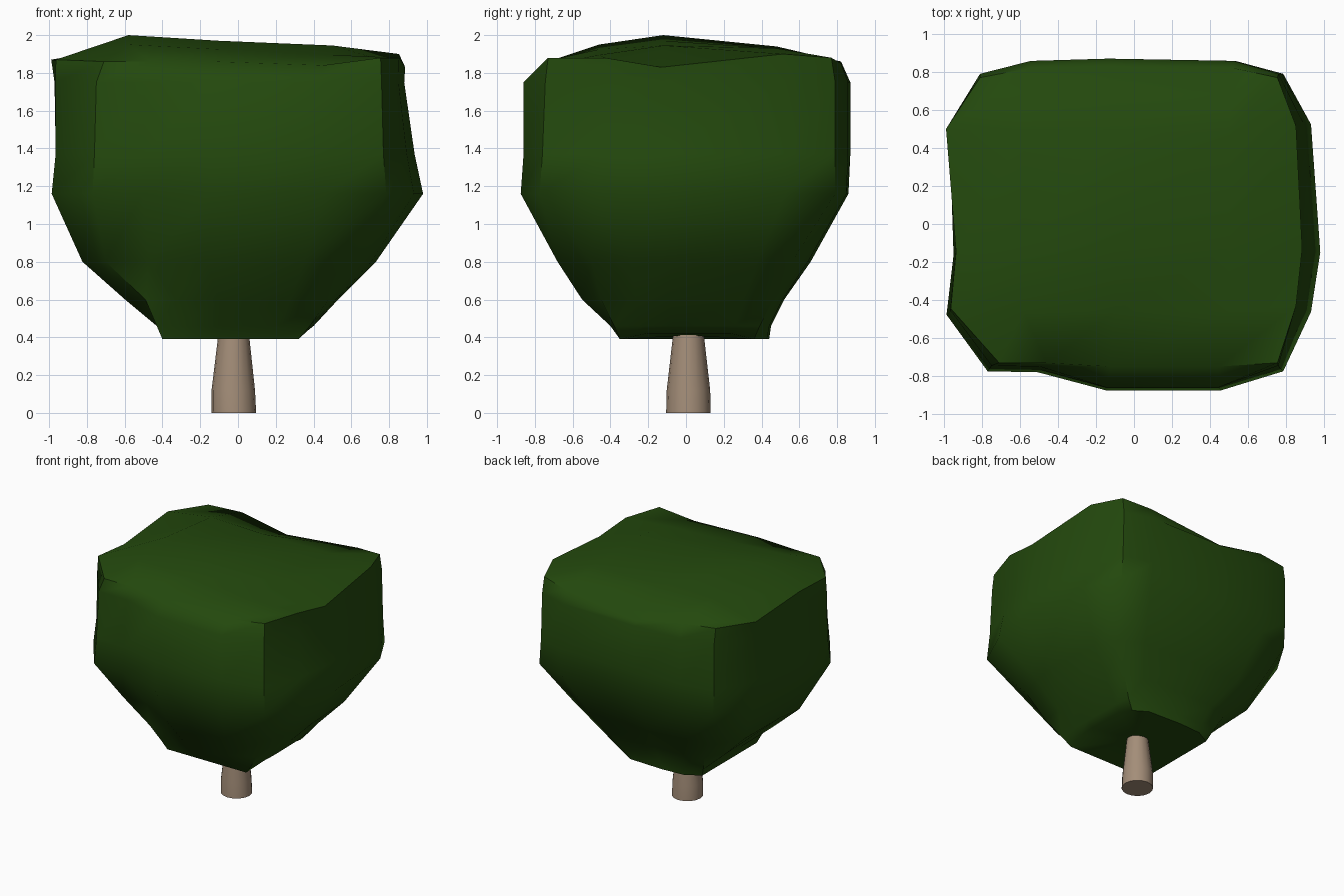
import bpy, bmesh, math
from mathutils import Vector

if "Cube" in bpy.data.objects:
    bpy.data.objects.remove(bpy.data.objects["Cube"])


def material(name, rgb):
    m = bpy.data.materials.new(name)
    m.diffuse_color = (*rgb, 1)
    m.use_nodes = True
    m.node_tree.nodes["Principled BSDF"].inputs["Base Color"].default_value = m.diffuse_color
    return m


def finish(bm, name, mat, angle):
    bmesh.ops.recalc_face_normals(bm, faces=bm.faces)
    mesh = bpy.data.meshes.new(name)
    bm.to_mesh(mesh)
    bm.free()
    mesh.materials.append(mat)
    ob = bpy.data.objects.new(name, mesh)
    bpy.context.collection.objects.link(ob)
    bpy.context.view_layer.objects.active = ob
    ob.select_set(True)
    bpy.ops.object.shade_smooth_by_angle(angle=math.radians(angle))
    ob.select_set(False)


leaf = material("leaf green", (0.017, 0.066, 0.004))
bark = material("pale bark", (0.37, 0.27, 0.19))

# Crown levels: height, corner x left/right, corner y front/back,
# bulge front/right/back/left, extra x shift of the back left corner
LEVELS = [
    (0.39, -0.40, 0.32, -0.35, 0.36, 0.00, 0.03, 0.08, 0.00, 0.00),
    (0.46, -0.43, 0.38, -0.38, 0.39, 0.02, 0.02, 0.06, 0.00, 0.00),
    (0.60, -0.49, 0.48, -0.45, 0.46, 0.10, 0.05, 0.06, 0.11, 0.00),
    (0.80, -0.70, 0.63, -0.50, 0.56, 0.18, 0.10, 0.10, 0.13, 0.02),
    (1.16, -0.77, 0.785, -0.775, 0.79, 0.10, 0.195, 0.07, 0.215, -0.03),
    (1.37, -0.76, 0.77, -0.76, 0.79, 0.10, 0.165, 0.08, 0.20, -0.05),
    (1.75, -0.75, 0.76, -0.745, 0.79, 0.115, 0.12, 0.08, 0.21, -0.06),
    (1.87, -0.71, 0.755, -0.73, 0.77, 0.02, 0.13, 0.06, 0.24, -0.10),
]
# Along each side: (position, share of bulge), and the wavy rim offsets
SIDES = [
    [(0.17, 0.05), (0.40, 1.0), (0.79, 1.0)],
    [(0.20, 0.75), (0.40, 1.0), (0.83, 0.75)],
    [(0.15, 0.85), (0.57, 1.0), (0.83, 0.85)],
    [(0.18, 0.82), (0.61, 0.78), (0.81, 0.98)],
]
RIM = [-0.01, -0.01, -0.01, -0.03, 0.01, 0.01, -0.04, 0.03,
       0.01, -0.02, -0.09, -0.01, 0.0, 0.0, -0.01, 0.0]
OUT = [Vector((0, -1, 0)), Vector((1, 0, 0)), Vector((0, 1, 0)), Vector((-1, 0, 0))]

bm = bmesh.new()
rings = []
for z, xl, xr, yf, yb, *bulge, shift in LEVELS:
    corners = [Vector((xl, yf, z)), Vector((xr, yf, z)),
               Vector((xr, yb, z)), Vector((xl + shift, yb, z))]
    ring = []
    for s in range(4):
        a, b = corners[s], corners[(s + 1) % 4]
        ring.append(bm.verts.new(a))
        for t, share in SIDES[s]:
            ring.append(bm.verts.new(a.lerp(b, t) + OUT[s] * bulge[s] * share))
    rings.append(ring)
for v, dz in zip(rings[-1], RIM):
    v.co.z += dz
for v in rings[0][5:8]:
    v.co.z += 0.03
for lo, hi in zip(rings, rings[1:]):
    for i in range(16):
        j = (i + 1) % 16
        bm.faces.new((lo[i], lo[j], hi[j], hi[i]))

# Humped top as a 5 x 5 grid inside the rim
r = rings[-1]
HUMP = [(1.95, 1.925, 1.895), (2.0, 1.97, 1.945), (1.94, 1.925, 1.93)]
rows = [r[0:5]]
for k, y in enumerate((-0.46, -0.12, 0.48)):
    mid = [bm.verts.new((x, y, z)) for x, z in zip((-0.58, -0.1, 0.5), HUMP[k])]
    rows.append([r[15 - k], *mid, r[5 + k]])
rows.append([r[12], r[11], r[10], r[9], r[8]])
for lo, hi in zip(rows, rows[1:]):
    for i in range(4):
        bm.faces.new((lo[i], lo[i + 1], hi[i + 1], hi[i]))

# Underside
hub = bm.verts.new((-0.02, 0.01, 0.41))
for i in range(16):
    bm.faces.new((rings[0][i], rings[0][(i + 1) % 16], hub))
finish(bm, "leafy_crown", leaf, 45)

# Tapered trunk
bm = bmesh.new()
N = 16
prev = None
for z, rad, cx, cy in [(0, 0.118, -0.022, 0.013), (0.12, 0.115, -0.025, 0.013),
                       (0.4, 0.083, -0.023, 0.013), (0.5, 0.075, -0.022, 0.013)]:
    ring = [bm.verts.new((cx + rad * math.cos(math.tau * i / N),
                          cy + rad * math.sin(math.tau * i / N), z)) for i in range(N)]
    if prev:
        for i in range(N):
            j = (i + 1) % N
            bm.faces.new((prev[i], prev[j], ring[j], ring[i]))
    else:
        bm.faces.new(ring)
    prev = ring
bm.faces.new(prev)
finish(bm, "trunk", bark, 40)
